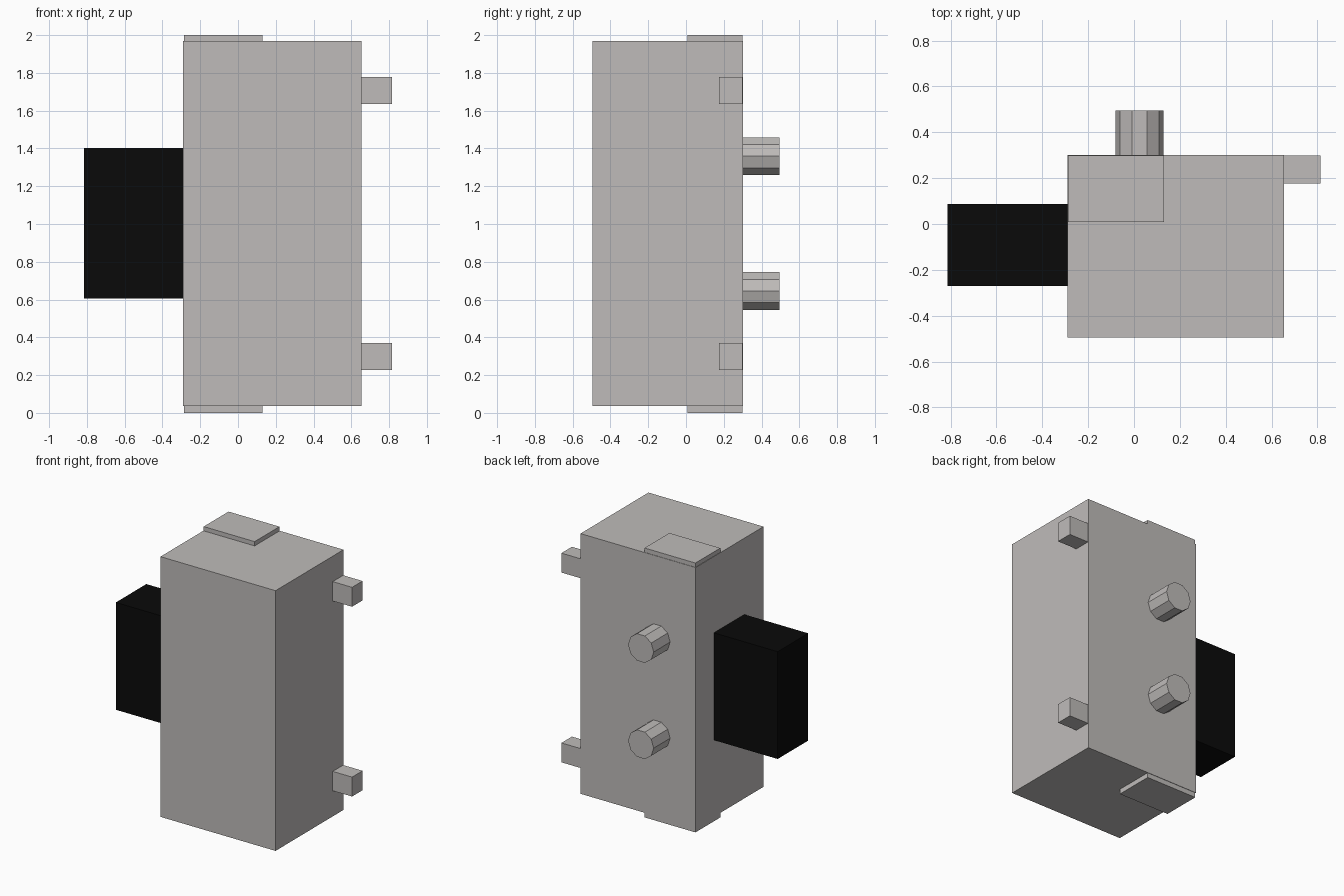
import bpy
import math

cube = bpy.data.objects.get("Cube")
if cube:
    bpy.data.objects.remove(cube, do_unlink=True)


def material(name, rgb):
    mat = bpy.data.materials.new(name)
    mat.use_nodes = True
    mat.diffuse_color = (*rgb, 1)
    mat.node_tree.nodes["Principled BSDF"].inputs["Base Color"].default_value = (*rgb, 1)
    return mat


grey = material("warm grey", (0.52, 0.50, 0.49))
black = material("black", (0.003, 0.003, 0.003))


def finish(name, mat):
    obj = bpy.context.object
    obj.name = obj.data.name = name
    obj.data.materials.append(mat)
    bpy.ops.object.transform_apply(location=False, rotation=True, scale=True)
    return obj


def box(name, xs, ys, zs, mat):
    """Box given by its minimum and maximum on each axis."""
    spans = (xs, ys, zs)
    bpy.ops.mesh.primitive_cube_add(size=1, location=[(a + b) / 2 for a, b in spans])
    bpy.context.object.scale = [b - a for a, b in spans]
    return finish(name, mat)


def peg(name, x, ys, z, radius):
    """Ten-sided peg along y, with a flat facet on top."""
    bpy.ops.mesh.primitive_cylinder_add(
        vertices=10, radius=radius, depth=ys[1] - ys[0],
        location=(x, sum(ys) / 2, z),
        rotation=(math.pi / 2, math.radians(90), 0))
    return finish(name, grey)


# Main housing and the dark block on its right side
box("housing", (-0.29, 0.655), (-0.495, 0.302), (0.036, 1.968), grey)
box("side_block", (-0.814, -0.29), (-0.27, 0.087), (0.605, 1.402), black)

# Thin plates on the top and bottom
box("top_plate", (-0.287, 0.131), (0.008, 0.299), (1.968, 2.0), grey)
box("bottom_plate", (-0.287, 0.131), (0.008, 0.299), (0.0, 0.036), grey)

# Upper and lower fittings: a square tab on the left, a round peg at the back
for level, tab_z, peg_z in (("upper", 1.707, 1.359), ("lower", 0.298, 0.645)):
    box(level + "_tab", (0.655, 0.814), (0.176, 0.299),
        (tab_z - 0.072, tab_z + 0.072), grey)
    peg(level + "_peg", 0.024, (0.302, 0.495), peg_z, 0.105)
